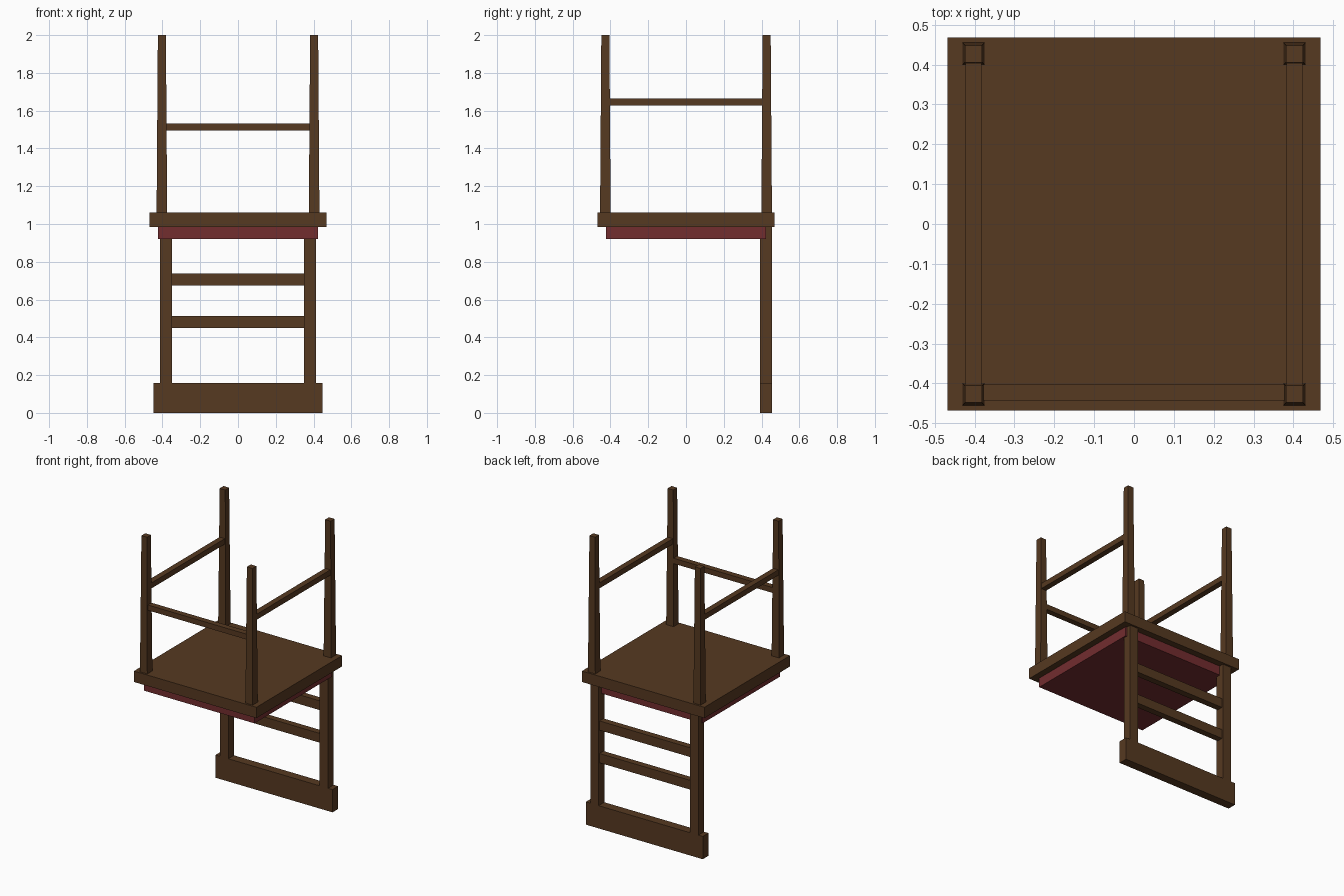
import bpy, bmesh

if "Cube" in bpy.data.objects:
    bpy.data.objects.remove(bpy.data.objects["Cube"])


def material(name, rgb):
    m = bpy.data.materials.new(name)
    m.diffuse_color = (*rgb, 1)
    m.use_nodes = True
    m.node_tree.nodes["Principled BSDF"].inputs["Base Color"].default_value = m.diffuse_color
    return m


WOOD = material("brown wood", (0.093, 0.041, 0.015))
FABRIC = material("red fabric", (0.17, 0.026, 0.028))


def box(name, x, y, z, mat=WOOD, taper=1.0):
    """Box between (min, max) ranges; taper scales its upper end."""
    cx, cy = sum(x) / 2, sum(y) / 2
    bm = bmesh.new()
    bmesh.ops.create_cube(bm, size=1)
    for v in bm.verts:
        s = taper if v.co.z > 0 else 1.0
        v.co = (cx + v.co.x * (x[1] - x[0]) * s,
                cy + v.co.y * (y[1] - y[0]) * s,
                sum(z) / 2 + v.co.z * (z[1] - z[0]))
    mesh = bpy.data.meshes.new(name)
    bm.to_mesh(mesh)
    bm.free()
    mesh.materials.append(mat)
    obj = bpy.data.objects.new(name, mesh)
    bpy.context.collection.objects.link(obj)
    return obj


def around(c, half):
    return (c - half, c + half)


# Upturned seat board with its cushion underneath
box("seat", (-0.468, 0.468), (-0.468, 0.468), (0.985, 1.06))
box("cushion", (-0.423, 0.423), (-0.423, 0.423), (0.92, 0.985), FABRIC)

LEG_X, LEG_Y = 0.403, 0.427
for side, sx in (("left", -1), ("right", 1)):
    # Tapered legs pointing up
    for end, sy in (("front", -1), ("back", 1)):
        box(f"{end}_{side}_leg", around(sx * LEG_X, 0.028),
            around(sy * LEG_Y, 0.028), (1.06, 2.0), taper=0.76)
    # Side stretchers
    box(f"{side}_stretcher", around(sx * LEG_X, 0.02),
        (-0.41, 0.41), (1.627, 1.665))
    # Backrest posts hanging down
    box(f"{side}_back_post", around(sx * 0.381, 0.032),
        (0.393, 0.455), (0.155, 0.985))

# Front stretcher
box("front_stretcher", (-0.385, 0.385), around(-0.423, 0.02), (1.494, 1.531))

# Backrest slats and wide end rail
for i, z in enumerate((0.482, 0.707)):
    box(f"back_slat_{i + 1}", (-0.35, 0.35), around(0.424, 0.022), around(z, 0.032))
box("back_rail", (-0.447, 0.447), (0.393, 0.455), (0.0, 0.157))
